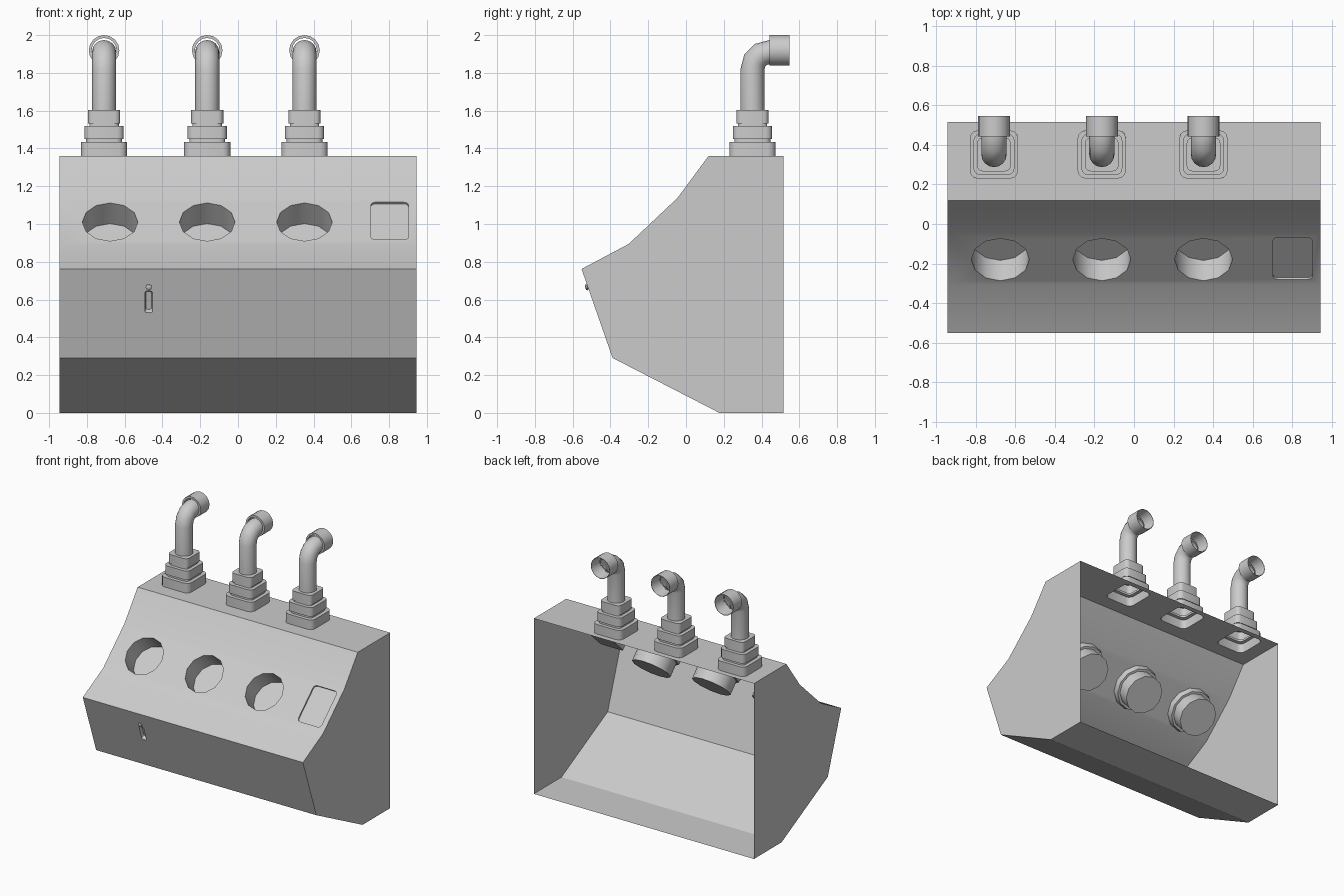
import bpy, bmesh
from math import sin, cos, pi, radians
from mathutils import Vector, Matrix

cube = bpy.data.objects.get("Cube")
if cube:
    bpy.data.objects.remove(cube)

grey = bpy.data.materials.new("light_grey")
grey.use_nodes = True
grey.diffuse_color = (0.6, 0.6, 0.6, 1)
grey.node_tree.nodes["Principled BSDF"].inputs["Base Color"].default_value = (0.6, 0.6, 0.6, 1)


def frame(x, y, z, ny, nz):
    """Local axes: x sideways, y up the surface, z along the normal (0, ny, nz)."""
    n = Vector((0, ny, nz)).normalized()
    side = Vector((1, 0, 0))
    m = Matrix((side, n.cross(side), n)).transposed().to_4x4()
    m.translation = (x, y, z)
    return m


def circle(r, sides, cx=0, cy=0):
    return [(cx + r * cos(2 * pi * i / sides), cy + r * sin(2 * pi * i / sides))
            for i in range(sides)]


def rounded(w, h, r, cx=0, cy=0, steps=3):
    """Rounded rectangle from half sizes, counter-clockwise."""
    pts = []
    for q, (sx, sy) in enumerate([(1, 1), (-1, 1), (-1, -1), (1, -1)]):
        for i in range(steps + 1):
            a = pi / 2 * (q + i / steps)
            pts.append((cx + sx * (w - r) + r * cos(a), cy + sy * (h - r) + r * sin(a)))
    return pts


def ring(loop, m, depth=0):
    return [m @ Vector((u, v, depth)) for u, v in loop]


def finish(name, bm, angle):
    me = bpy.data.meshes.new(name)
    bm.to_mesh(me)
    bm.free()
    me.materials.append(grey)
    ob = bpy.data.objects.new(name, me)
    bpy.context.collection.objects.link(ob)
    bpy.ops.object.select_all(action='DESELECT')
    ob.select_set(True)
    bpy.context.view_layer.objects.active = ob
    bpy.ops.object.shade_smooth_by_angle(angle=radians(angle))
    return ob


def loft(name, rings, cap_first=False, cap_last=False):
    bm = bmesh.new()
    rows = [[bm.verts.new(p) for p in r] for r in rings]
    for a, b in zip(rows, rows[1:]):
        n = len(a)
        for i in range(n):
            j = (i + 1) % n
            bm.faces.new((a[i], a[j], b[j], b[i]))
    if cap_first:
        bm.faces.new(rows[0][::-1])
    if cap_last:
        bm.faces.new(rows[-1])
    return finish(name, bm, 40)


HALF = 0.944
PIPE_Y = 0.352
COLUMNS = [("right", -0.709, -0.677), ("middle", -0.163, -0.163), ("left", 0.352, 0.352)]
PROFILE = [(0.516, 0), (0.177, 0), (-0.389, 0.291), (-0.553, 0.762),
           (-0.304, 0.894), (-0.045, 1.138), (0.119, 1.36), (0.516, 1.36)]


def panel_frame(i):
    (y0, z0), (y1, z1) = PROFILE[i], PROFILE[i + 1]
    return frame(0, y0, z0, -(z1 - z0), y1 - y0)


LOWER, SLOPE, TOP = 2, 4, 6
lower, slope, top = panel_frame(LOWER), panel_frame(SLOPE), panel_frame(TOP)

# Openings cut in each panel
slot = rounded(0.02, 0.06, 0.008, -0.473, 0.314)
hatch = rounded(0.1, 0.145, 0.025, 0.803, 0.178)
cups = [circle(0.147, 12, cx, 0.17) for _, _, cx in COLUMNS]
sockets = [rounded(0.122, 0.122, 0.04, px, PIPE_Y - PROFILE[TOP][0]) for _, px, _ in COLUMNS]
openings = {LOWER: [slot], SLOPE: cups + [hatch], TOP: sockets}

# Console housing: thin shell, open at the back
bm = bmesh.new()
for i in range(len(PROFILE) - 1):
    m = panel_frame(i)
    length = (Vector(PROFILE[i + 1]) - Vector(PROFILE[i])).length
    outline = [(-HALF, 0), (HALF, 0), (HALF, length), (-HALF, length)]
    edges = []
    for loop in [outline] + openings.get(i, []):
        vs = [bm.verts.new(p) for p in ring(loop, m)]
        edges += [bm.edges.new((vs[k - 1], vs[k])) for k in range(len(vs))]
    normal = m.to_3x3().col[2]
    filled = bmesh.ops.triangle_fill(bm, use_beauty=True, edges=edges, normal=normal)
    for f in filled["geom"]:
        if isinstance(f, bmesh.types.BMFace):
            f.normal_update()
            if f.normal.dot(normal) < 0:
                f.normal_flip()
for x, pts in ((-HALF, PROFILE), (HALF, PROFILE[::-1])):
    bm.faces.new([bm.verts.new((x, y, z)) for y, z in pts])
bmesh.ops.remove_doubles(bm, verts=bm.verts[:], dist=0.0005)
finish("console_housing", bm, 25)

# Round wells sunk in the sloping panel, each with a collar behind
for (side, _, cx), loop in zip(COLUMNS, cups):
    loft(side + "_well", [ring(loop, slope), ring(loop, slope, -0.15)], cap_last=True)
    collar = [(0.147, -0.045), (0.165, -0.045), (0.175, -0.002)]
    loft(side + "_well_collar", [ring(circle(r, 12, cx, 0.17), slope, d) for r, d in collar])

# Rectangular hatch, slightly sunk, with a box behind it
loft("hatch_panel", [ring(hatch, slope), ring(hatch, slope, -0.012)], cap_last=True)
loft("hatch_box", [ring(hatch, slope, -0.05), ring(hatch, slope, -0.013)], cap_first=True)

# Latch on the lower panel: slot and knob
slot_floor = rounded(0.014, 0.05, 0.008, -0.473, 0.314)
loft("latch_slot", [ring(slot, lower), ring(slot_floor, lower, -0.025)], cap_last=True)
knob = [(0.012, 0), (0.016, 0.004), (0.016, 0.01), (0.01, 0.014)]
loft("latch_knob", [ring(circle(r, 12, -0.473, 0.398), lower, d) for r, d in knob], cap_last=True)

# Stepped sockets and bent pipes on the top
TIERS = [(0.122, 1.36), (0.122, 1.434), (0.095, 1.434), (0.095, 1.45), (0.104, 1.45),
         (0.104, 1.519), (0.078, 1.519), (0.078, 1.531), (0.085, 1.531), (0.085, 1.603)]
BEND = 0.09
BEND_Z = 1.82
for side, px, _ in COLUMNS:
    base = frame(px, PIPE_Y, 0, 0, 1)
    loft(side + "_pipe_socket",
         [ring(rounded(w, w, w * 0.33), base, z) for w, z in TIERS], cap_last=True)

    tube = circle(0.064, 16)
    path = [(PIPE_Y, 1.6, 0)]
    for k in range(4):
        a = pi / 2 * k / 3
        path.append((PIPE_Y + BEND * (1 - cos(a)), BEND_Z + BEND * sin(a), a))
    path.append((0.455, BEND_Z + BEND, pi / 2))
    loft(side + "_pipe", [ring(tube, frame(px, y, z, sin(a), cos(a))) for y, z, a in path])

    mouth = frame(px, 0.442, 1.919, 1, 0)
    lip = [(0.066, 0), (0.081, 0), (0.081, 0.106), (0.078, 0.106), (0.066, 0.015)]
    loft(side + "_pipe_mouth", [ring(circle(r, 16), mouth, d) for r, d in lip])
